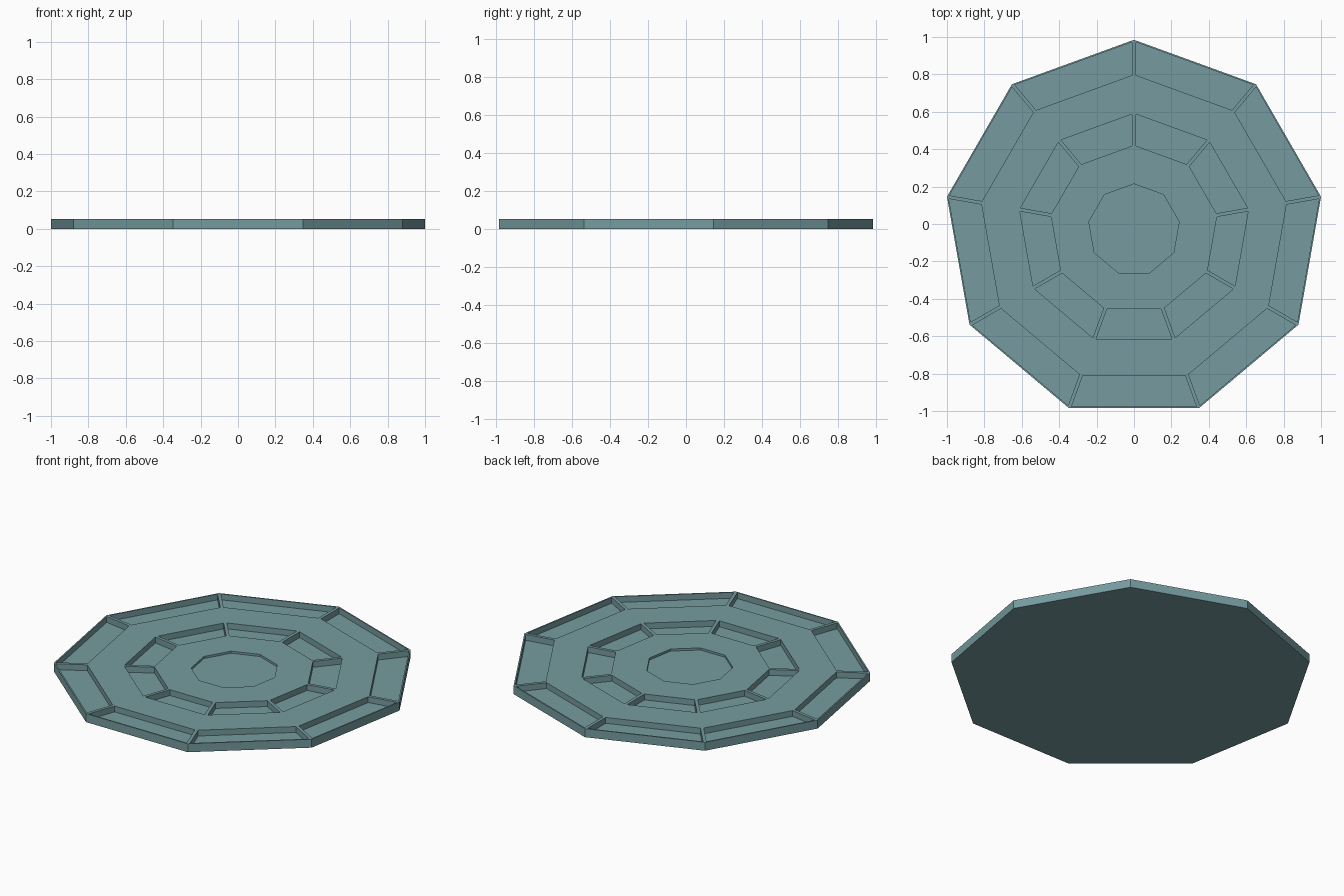
import bpy, bmesh, math
from mathutils import Vector

if "Cube" in bpy.data.objects:
    bpy.data.objects.remove(bpy.data.objects["Cube"])

N = 9
STEP = 2 * math.pi / N
R = 1.0154                       # outer circumradius
CY = -R * (1 - math.cos(STEP / 2)) / 2   # centres the nonagon's bounds on y = 0
H = 0.052                        # plate thickness
RIB = 0.019                      # rib width between pockets


def prism(bm, pts, z0, z1):
    low = [bm.verts.new((x, y + CY, z0)) for x, y in pts]
    high = [bm.verts.new((x, y + CY, z1)) for x, y in pts]
    bm.faces.new(low[::-1])
    bm.faces.new(high)
    n = len(pts)
    for i in range(n):
        j = (i + 1) % n
        bm.faces.new((low[i], low[j], high[j], high[i]))


def nonagon(r):
    return [(r * math.cos(math.pi / 2 + i * STEP), r * math.sin(math.pi / 2 + i * STEP))
            for i in range(N)]


def pocket(k, inner, outer):
    """Trapezoid between two ribs; inner and outer are apothems."""
    a = math.pi / 2 + (k + 0.5) * STEP
    m = Vector((math.cos(a), math.sin(a)))
    t = Vector((-m.y, m.x))
    half = lambda p: p * math.tan(STEP / 2) - RIB / 2 / math.cos(STEP / 2)
    return [tuple(m * p + t * (s * half(p)))
            for p, s in ((inner, -1), (outer, -1), (outer, 1), (inner, 1))]


def finish(bm, name):
    bmesh.ops.recalc_face_normals(bm, faces=bm.faces)
    me = bpy.data.meshes.new(name)
    bm.to_mesh(me)
    bm.free()
    ob = bpy.data.objects.new(name, me)
    bpy.context.collection.objects.link(ob)
    return ob


# Plate body
bm = bmesh.new()
prism(bm, nonagon(R), 0, H)
plate = finish(bm, "nonagon_plate")

# Pocket cutters: two rings of nine trapezoids and the shallow centre recess
bm = bmesh.new()
for inner, outer in ((0.780, 0.946), (0.425, 0.584)):
    for k in range(N):
        prism(bm, pocket(k, inner, outer), H - 0.036, H + 0.1)
prism(bm, nonagon(0.245), H - 0.013, H + 0.1)
cutter = finish(bm, "pocket_cutter")
cutter.hide_render = True
cutter.hide_viewport = False
cutter.display_type = 'WIRE'

# Cut the pockets into the plate
mod = plate.modifiers.new("pockets", 'BOOLEAN')
mod.operation = 'DIFFERENCE'
mod.solver = 'EXACT'
mod.object = cutter

mat = bpy.data.materials.new("teal")
mat.diffuse_color = (0.18, 0.33, 0.35, 1)
mat.use_nodes = True
mat.node_tree.nodes["Principled BSDF"].inputs["Base Color"].default_value = mat.diffuse_color
plate.data.materials.append(mat)
